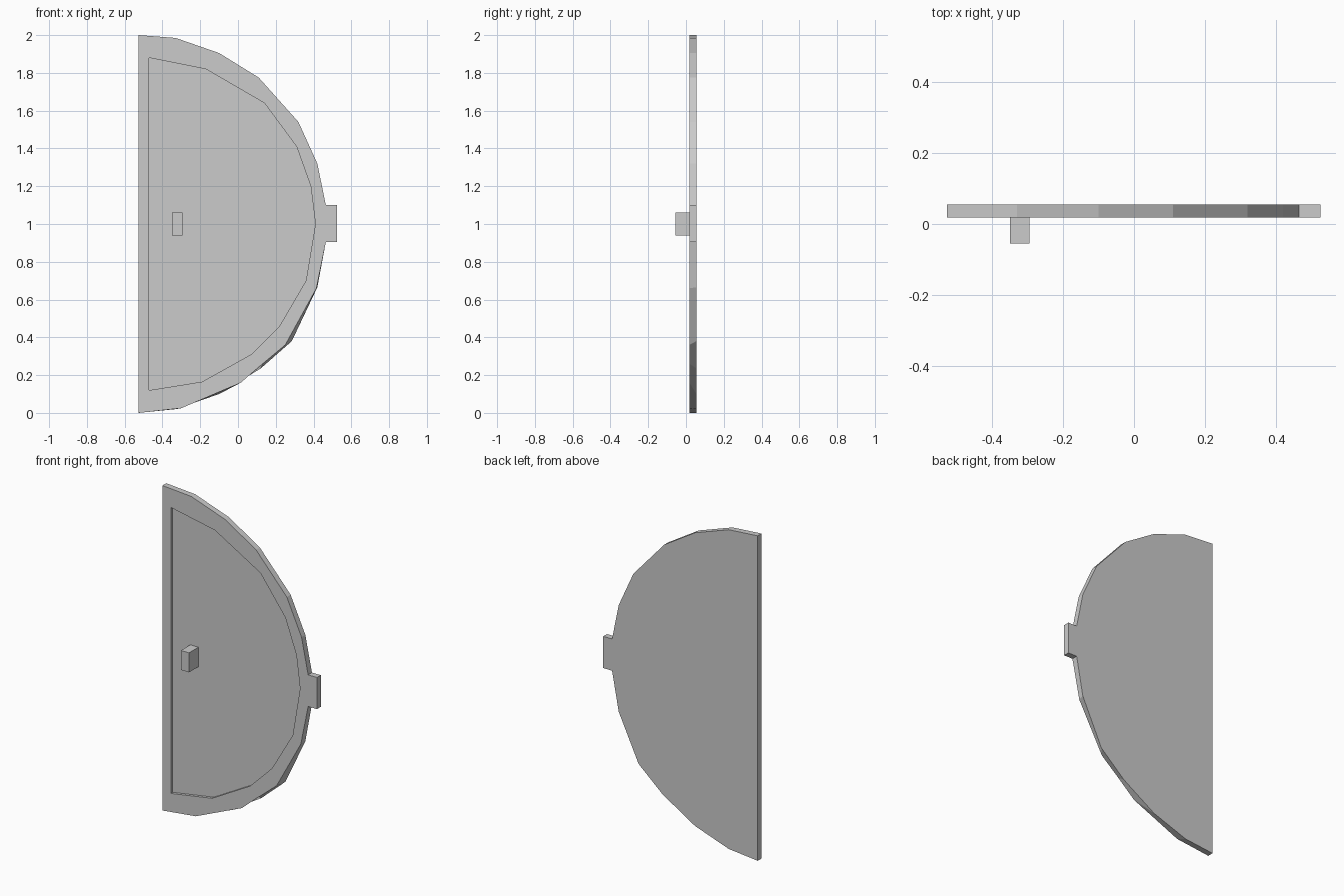
import bpy, bmesh

if "Cube" in bpy.data.objects:
    bpy.data.objects.remove(bpy.data.objects["Cube"])

FRONT, FLOOR, BACK = 0.018, 0.036, 0.055

# Half-round outlines, (x, z), top to bottom; the latch tab is part of the outline
upper = [(-.527, 2), (-.33, 1.985), (-.10, 1.905), (.11, 1.775),
         (.32, 1.54), (.42, 1.32), (.465, 1.10)]
tab = [(.525, 1.10), (.525, .905), (.465, .905)]
lower_front = [(.415, .66), (.25, .36), (.13, .26), (.015, .16), (-.30, .025), (-.527, 0)]
lower_back = [(.42, .665), (.285, .38), (.12, .235), (-.10, .10), (-.33, .02), (-.527, 0)]
panel = [(-.47, 1.88), (-.17, 1.82), (.14, 1.64), (.31, 1.41), (.385, 1.2), (.41, 1.0),
         (.36, .70), (.22, .46), (.07, .31), (-.19, .165), (-.47, .12)]


def finish(bm, name):
    bmesh.ops.recalc_face_normals(bm, faces=bm.faces[:])
    mesh = bpy.data.meshes.new(name)
    bm.to_mesh(mesh)
    bm.free()
    obj = bpy.data.objects.new(name, mesh)
    bpy.context.collection.objects.link(obj)
    return obj


def loop(bm, points, y):
    return [bm.verts.new((x, y, z)) for x, z in points]


def walls(bm, a, b):
    for i in range(len(a)):
        j = (i + 1) % len(a)
        bm.faces.new((a[i], a[j], b[j], b[i]))


# Door leaf: rim, outer edge, recessed panel and flat back
bm = bmesh.new()
outer = loop(bm, upper + tab + lower_front, FRONT)
back = loop(bm, upper + tab + lower_back, BACK)
rim = loop(bm, panel, FRONT)
floor = loop(bm, panel, FLOOR)
walls(bm, outer, back)
walls(bm, rim, floor)
bm.faces.new(back)
bm.faces.new(floor)
edges = [e for e in bm.edges if all(v in outer for v in e.verts) or all(v in rim for v in e.verts)]
bmesh.ops.triangle_fill(bm, edges=edges, use_beauty=True, normal=(0, -1, 0))
finish(bm, "door_leaf")

# Handle block standing on the recessed panel
bm = bmesh.new()
bmesh.ops.create_cube(bm, size=1)
bmesh.ops.scale(bm, vec=(.055, FLOOR + .055, .12), verts=bm.verts)
bmesh.ops.translate(bm, vec=(-.3225, (FLOOR - .055) / 2, 1.0), verts=bm.verts)
finish(bm, "handle")
